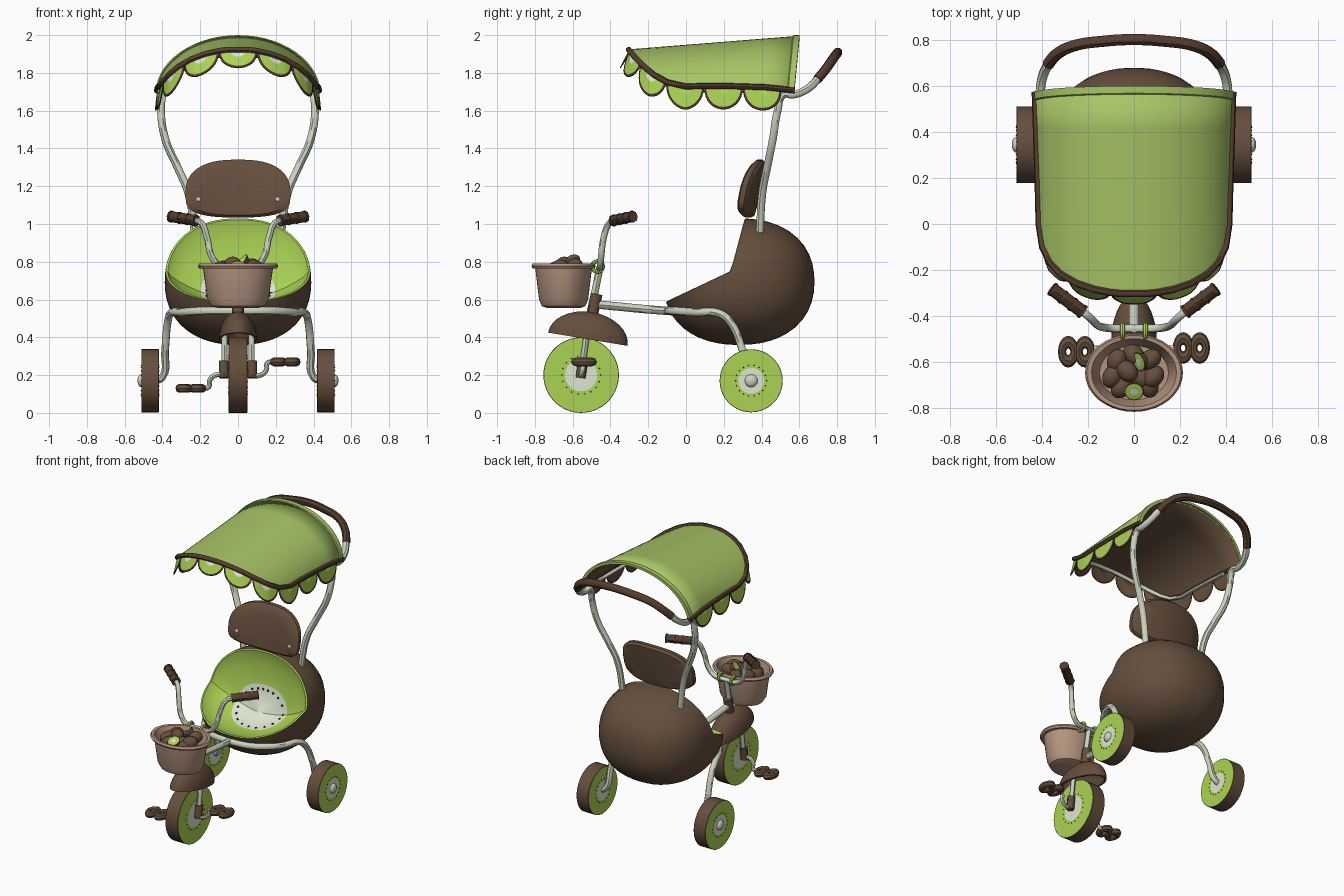
import bpy, bmesh, math, random
from mathutils import Vector as V, Matrix, Euler

if "Cube" in bpy.data.objects:
    bpy.data.objects.remove(bpy.data.objects["Cube"])
random.seed(4)

def mat(name, r, g, b):
    m = bpy.data.materials.new(name)
    m.diffuse_color = (r, g, b, 1)
    m.use_nodes = True
    m.node_tree.nodes["Principled BSDF"].inputs["Base Color"].default_value = m.diffuse_color
    return m

BROWN = mat("kiwi brown", .13, .077, .046)
TRIM = mat("dark brown", .09, .046, .027)
TAN = mat("tan", .46, .3, .215)
GREEN = mat("bright green", .41, .65, .09)
CANOPY = mat("canopy green", .385, .555, .13)
PALE = mat("pale metal", .6, .65, .52)
CREAM = mat("kiwi cream", .74, .79, .64)
SEED = mat("seed black", .03, .02, .012)

def shade(o, angle=35):
    bpy.ops.object.select_all(action='DESELECT')
    o.select_set(True)
    bpy.context.view_layer.objects.active = o
    bpy.ops.object.shade_smooth_by_angle(angle=math.radians(angle))
    return o

def to_object(name, bm, mats, recalc=True):
    bmesh.ops.remove_doubles(bm, verts=bm.verts, dist=1e-5)
    if recalc:
        bmesh.ops.recalc_face_normals(bm, faces=bm.faces)
    me = bpy.data.meshes.new(name)
    bm.to_mesh(me)
    bm.free()
    for m in mats:
        me.materials.append(m)
    o = bpy.data.objects.new(name, me)
    bpy.context.collection.objects.link(o)
    return shade(o)

def surf(name, rows, mats, rule=lambda i: 0, close=True, recalc=True):
    """Skin rows of points; rule gives the material of each row of faces."""
    bm = bmesh.new()
    vs = [[bm.verts.new(p) for p in r] for r in rows]
    n = len(rows[0])
    for i in range(len(rows) - 1):
        for j in range(n if close else n - 1):
            k = (j + 1) % n
            f = bm.faces.new((vs[i][j], vs[i][k], vs[i + 1][k], vs[i + 1][j]))
            f.material_index = rule(i)
    return to_object(name, bm, mats, recalc)

def lathe(name, c, prof, mats, rule=lambda i: 0, rot=(0, 0, 0), n=36):
    """prof holds (radius x, radius y, height)."""
    M = Matrix.Translation(c) @ Euler(rot).to_matrix().to_4x4()
    A = [2 * math.pi * j / n for j in range(n)]
    return surf(name, [[M @ V((a * math.cos(t), b * math.sin(t), z)) for t in A] for a, b, z in prof], mats, rule)

def ball(name, c, r, m, rot=(0, 0, 0), n=20):
    K = [math.pi * k / 10 for k in range(11)]
    return lathe(name, c, [(r[0] * math.sin(k), r[1] * math.sin(k), -r[2] * math.cos(k)) for k in K], [m], rot=rot, n=n)

def tube(name, pts, r, m, kind='BEZIER'):
    cu = bpy.data.curves.new(name, 'CURVE')
    cu.dimensions = '3D'
    cu.bevel_depth, cu.bevel_resolution, cu.resolution_u, cu.use_fill_caps = r, 2, 6, True
    s = cu.splines.new(kind)
    P = s.bezier_points if kind == 'BEZIER' else s.points
    P.add(len(pts) - 1)
    for b, p in zip(P, pts):
        if kind == 'BEZIER':
            b.co = p
            b.handle_left_type = b.handle_right_type = 'AUTO'
        else:
            b.co = (*p, 1)
    cu.materials.append(m)
    o = bpy.data.objects.new(name, cu)
    bpy.context.collection.objects.link(o)
    bpy.ops.object.select_all(action='DESELECT')
    o.select_set(True)
    bpy.context.view_layer.objects.active = o
    bpy.ops.object.convert(target='MESH')
    return shade(bpy.context.view_layer.objects.active, 45)

def torus(name, loc, R, r, m, rot=(0, 0, 0), scale=(1, 1, 1)):
    bpy.ops.mesh.primitive_torus_add(major_radius=R, minor_radius=r, major_segments=20, minor_segments=8,
                                     location=loc, rotation=rot)
    o = bpy.context.object
    o.name = name
    o.scale = scale
    o.data.materials.append(m)
    shade(o)

def flip(pts, s):
    return [(s * p[0], p[1], p[2]) for p in pts]

def seeds(name, pts, r):
    bm = bmesh.new()
    for p in pts:
        bmesh.ops.create_icosphere(bm, subdivisions=1, radius=r, matrix=Matrix.Translation(p))
    return to_object(name, bm, [SEED])

# Wheels: brown tread, kiwi-slice sides
def wheel(name, c, R, w, ri):
    prof = [(-w, 0), (-w, ri), (-w, R - .002), (-w + .002, R), (w - .002, R), (w, R - .002), (w, ri), (w, 0)]
    lathe(name, c, [(r, r, x) for x, r in prof], [BROWN, GREEN, CREAM],
          lambda i: [2, 1, 0, 0, 0, 1, 2][i], rot=(0, math.pi / 2, 0), n=44)
    seeds(name + "_seeds", [(c[0] + s * w, c[1] + ri * 1.2 * math.cos(a), c[2] + ri * 1.2 * math.sin(a))
                            for s in (-1, 1) for a in [k * math.pi / 9 for k in range(18)]], .0035)

wheel("front_wheel", (0, -.555, .2), .2, .05, .085)
for s in (-1, 1):
    wheel("rear_wheel", (s * .465, .345, .17), .167, .047, .068)
    ball("rear_hub", (s * .512, .345, .17), (.02, .034, .034), PALE)
    # Frame: half hoop in front of the pod, bending down to the axle
    tube("rear_frame", flip([(0, -.1, .54), (.17, -.07, .54), (.3, .05, .532), (.358, .18, .525), (.372, .235, .48),
                             (.386, .3, .33), (.4, .34, .19), (.44, .345, .17)], s), .021, PALE)
    # Fork, hub cover, crank, pedal
    tube("fork_leg", flip([(.072, -.555, .2), (.072, -.525, .42)], s), .016, PALE)
    tube("hub_cover", flip([(.075, -.558, .185), (.075, -.545, .275)], s), .026, BROWN)
    dz = .07 * s
    tube("crank", [(s * .04, -.555, .2), (s * .12, -.555, .2), (s * .15, -.548, .2 + dz * .4),
                   (s * .155, -.543, .2 + dz * .9), (s * .2, -.54, .2 + dz)], .013, PALE)
    py = -.54 - .008 * (1 - s)
    for k in (-1, 1):
        torus("pedal", (s * .25 + k * .036, py, .2 + dz), .032, .021, BROWN, scale=(.85, 1.3, 1.1))
    # Handlebar and grip
    tube("handlebar", flip([(0, -.455, .77), (.09, -.455, .775), (.135, -.45, .82), (.165, -.435, .93),
                            (.195, -.405, 1.005), (.25, -.36, 1.02)], s), .017, PALE)
    a, b = V((s * .22, -.385, 1.018)), V((s * .36, -.28, 1.04))
    tube("grip", [a, b], .029, TRIM)
    for k in (0, .3, .6, .92):
        tube("grip_ring", [a.lerp(b, k), a.lerp(b, k + .07)], .032, TRIM)
    # Basket strap
    torus("basket_strap", (s * .05, -.468, .775), .028, .011, GREEN, rot=(0, math.pi / 2, 0))
    # Canopy uprights
    tube("canopy_upright", flip([(.225, .39, .93), (.265, .405, 1.17), (.32, .43, 1.3), (.385, .46, 1.45), (.408, .485, 1.6),
                                 (.402, .515, 1.685), (.408, .57, 1.685), (.395, .65, 1.72), (.36, .715, 1.79)], s), .022, PALE)
    ball("backrest_button", (s * .21, .288, 1.13), (.014, .01, .014), PALE)

tube("push_handle", [(-.375, .695, 1.765), (-.335, .74, 1.82), (-.265, .775, 1.87), (-.12, .797, 1.9), (0, .803, 1.908),
                     (.12, .797, 1.9), (.265, .775, 1.87), (.335, .74, 1.82), (.375, .695, 1.765)], .026, TRIM)
tube("main_tube", [(0, -.485, .575), (0, -.1, .54), (0, .1, .53)], .022, PALE)
tube("steering_stem", [(0, -.52, .45), (0, -.455, .775)], .019, PALE)
tube("head_collar", [(0, -.495, .53), (0, -.473, .63)], .031, BROWN)

# Mudguard: tilted half shell
Q = [math.pi / 2 * k / 8 for k in range(9)]
dome = [(.1 * math.sin(q), .213 * math.sin(q), .145 * math.cos(q)) for q in Q]
lathe("mudguard", (0, -.52, .39), dome + [(a * .88, b * .92, z * .92) for a, b, z in dome[::-1]], [BROWN], rot=(-.165, 0, 0))

# Basket with fruit
bp = [(0, 0, .556), (.11, .09, .556), (.14, .115, .565), (.162, .13, .6), (.185, .15, .765), (.205, .163, .765),
      (.213, .17, .777), (.205, .163, .792), (.185, .148, .79), (.175, .14, .765), (.15, .118, .66), (0, 0, .655)]
lathe("basket", (0, -.648, 0), bp, [TAN], n=40)
for x, y, z in [(-.095, -.665, .76), (-.075, -.595, .765), (-.03, -.64, .785), (.085, -.665, .77), (.07, -.59, .775),
                (0, -.57, .755), (-.055, -.71, .75), (.03, -.67, .755), (.065, -.705, .745)]:
    ball("kiwi_fruit", (x, y, z), (.053, .042, .042), BROWN, rot=(random.random(), random.uniform(-.3, .3), random.random() * 3))
hp = [(0, 0, -.04), (.03, .03, -.03), (.042, .042, 0), (.037, .037, .001), (.015, .015, .001), (0, 0, .001)]
lathe("kiwi_half", (0, -.73, .785), hp, [BROWN, GREEN, CREAM], lambda i: [0, 0, 0, 1, 2][i], rot=(.45, 0, 0), n=20)
lathe("kiwi_slice", (.02, -.6, .805), hp, [BROWN, GREEN, CREAM], lambda i: [0, 0, 0, 1, 2][i], rot=(.3, -.9, 0), n=20)

# Seat pod: full ellipsoid shell with an L-shaped opening and a green bowl
C, R, P = V((0, .28, .695)), V((.388, .4, .335)), V((0, .24, .62))
d = V((0, -.6, .8))
e2 = d.cross(V((1, 0, 0)))

def pod(t, a):
    q = -d * math.cos(t) + (V((1, 0, 0)) * math.cos(a) + e2 * math.sin(a)) * math.sin(t)
    q /= sum(abs(x) ** 2.25 for x in q) ** (1 / 2.25)
    return C + V(x * y for x, y in zip(q, R))

def kept(p):
    cut = .58 + .17 * (p.y + .12) / .36 if p.y < .24 else (.75 + .3 * (p.y - .24) / .08 if p.y < .32 else 2)
    return p.z < cut

N = 56
ang = [2 * math.pi * j / N for j in range(N)]
tmax = []
for a in ang:
    lo, hi = .4, 3.1
    for _ in range(30):
        m = (lo + hi) / 2
        lo, hi = (m, hi) if kept(pod(m, a)) else (lo, m)
    tmax.append(lo)
rim = [pod(t, a) for t, a in zip(tmax, ang)]

def bowl(s):
    return [P + (r - P) * s - d * (.22 * s * (1 - s)) for r in rim]

rows = [[pod(t * k / 16, a) for t, a in zip(tmax, ang)] for k in range(17)]
rows += [[P + (r - P) * .97 + d * .006 for r in rim]] + [bowl(s) for s in (.92, .8, .65, .52, .38, .25, .1, 0)]
surf("seat_pod", rows, [BROWN, GREEN, CREAM], lambda i: 0 if i < 16 else (1 if i < 21 else 2))
seeds("seat_seeds", bowl(.44)[::3], .009)

# Backrest: rounded pad, bent and leaning
rows = []
for f, off in [(0, -.036), (.6, -.036), (.9, -.03), (1, -.012), (1, .015), (.92, .032), (.6, .036), (0, .036)]:
    row = []
    for k in range(48):
        c, s = math.cos(k * math.pi / 24), math.sin(k * math.pi / 24)
        x = .278 * f * math.copysign(abs(c) ** .78, c)
        z = f * (.175 * abs(s) ** .85 if s > 0 else -.132 * abs(s) ** .5)
        row.append((x, .355 + z * .2 - .7 * x * x + off, 1.166 + z))
    rows.append(row)
surf("backrest", rows, [BROWN])

# Canopy: arched sheet, rounded at the front
def half_width(y):
    q = max(0, (.15 - y) / .455)
    return (.415 + .015 * min(1, max(0, (y - .1) / .48))) * math.sqrt(max(0, 1 - q ** 4.2))

def top(x, y):
    return V((x, y, 1.925 + .07 * (y + .3) / .88 - .31 * (1 - math.sqrt(max(0, 1 - (x / .431) ** 2)))))

def solid(o, t, rim):
    md = o.modifiers.new("thickness", 'SOLIDIFY')
    md.thickness, md.offset, md.material_offset = t, -1, 1
    md.material_offset_rim = rim

ys = [-.303, -.298, -.285, -.26, -.22, -.17, -.1, 0, .1, .25, .42, .575]
S = [math.sin(math.pi / 2 * k / 14) for k in range(-14, 15)]
solid(surf("canopy", [[top(half_width(y) * s, y) for s in S] for y in ys], [CANOPY, BROWN], close=False, recalc=False), .01, 0)

# Raised band along the rear arch, leaning back at the top
arch = [top(.43 * s, .58) for s in S]
def band(y0, lift):
    return [V((p.x * (1 + lift), y0 + .03 * (p.z - 1.69) / .31, p.z + lift * .4)) for p in arch]
surf("canopy_rear_band", [band(.535, 0), band(.54, .012), band(.572, .012), band(.572, -.03)], [CANOPY], close=False, recalc=False)

# Piping and inner hoop along the canopy edge
edge = [top(-half_width(y), y) for y in ys[::-1]] + [top(half_width(y), y) for y in ys]
tube("canopy_piping", edge, .016, TRIM, 'POLY')
tube("canopy_hoop", [(p.x * .96, p.y * .97 + .01, p.z - .02) for p in edge[1:-1]], .013, PALE, 'POLY')

# Scalloped valance: eleven kiwi-slice lobes, longer at the sides
cum = [0]
for a, b in zip(edge, edge[1:]):
    cum.append(cum[-1] + (b - a).length)

def along(s):
    for i in range(len(edge) - 1):
        if s <= cum[i + 1] or i == len(edge) - 2:
            return edge[i].lerp(edge[i + 1], (s - cum[i]) / (cum[i + 1] - cum[i]))

start = .07
hw = (cum[-1] - 2 * start) / 22
for k in range(11):
    mid = start + hw * (2 * k + 1)
    T = (along(mid + .03) - along(mid - .03)).normalized()
    out = V((T.y * .12, -T.x * .5, -1)) * (.095 + .028 * min(1, abs(k - 5) / 3))
    rows = [[along(mid + hw * f * math.cos(a)) + out * (f * abs(math.sin(a)) ** .85)
             for a in [math.pi * j / 16 for j in range(17)]] for f in (.02, .38, .65, .89, 1)]
    solid(surf("valance_lobe", rows, [GREEN, BROWN, CREAM, TRIM], lambda i: [2 if 3 <= k <= 7 else 0, 0, 0, 3][i],
               close=False, recalc=False), .006, 1)
